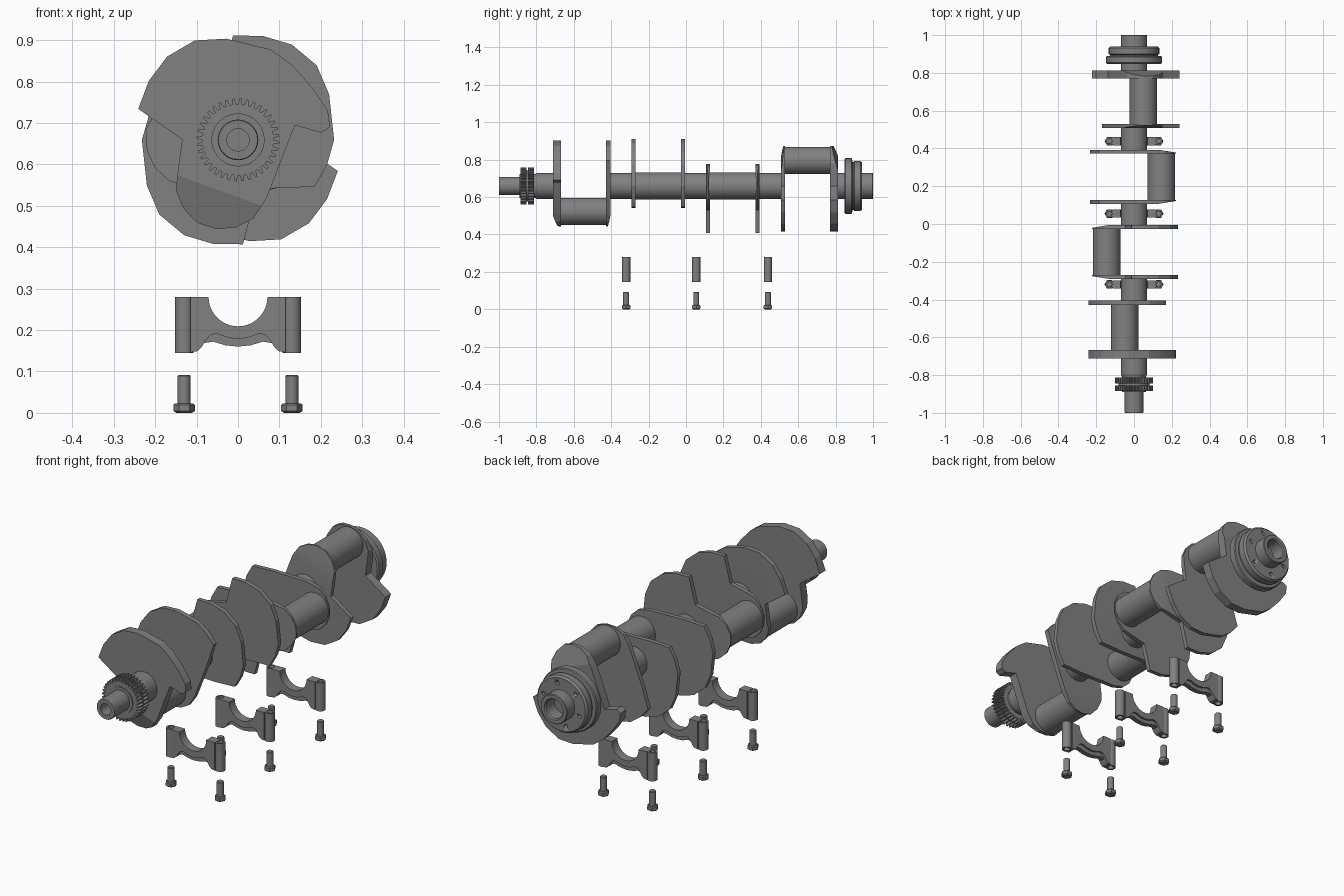
import bpy, bmesh, math

if "Cube" in bpy.data.objects:
    bpy.data.objects.remove(bpy.data.objects["Cube"])

AXIS = 0.659          # height of the crank axis
steel = bpy.data.materials.new("steel_grey")
steel.diffuse_color = (0.22, 0.22, 0.22, 1)
steel.use_nodes = True
steel.node_tree.nodes["Principled BSDF"].inputs["Base Color"].default_value = steel.diffuse_color


def finish(bm, name, loc=(0, 0, 0), angle=30):
    bmesh.ops.recalc_face_normals(bm, faces=bm.faces)
    me = bpy.data.meshes.new(name)
    bm.to_mesh(me)
    bm.free()
    me.shade_smooth()
    me.set_sharp_from_angle(angle=math.radians(angle))
    me.materials.append(steel)
    ob = bpy.data.objects.new(name, me)
    ob.location = loc
    bpy.context.collection.objects.link(ob)
    return ob


def lathe(bm, prof, axis='Y', n=48, c=(0, 0, 0), closed=False):
    """Revolve (radius, position) points; ends are capped unless closed to a tube."""
    rings = []
    for r, p in prof:
        ring = []
        for i in range(n):
            t = 2 * math.pi * i / n
            a, b = r * math.cos(t), r * math.sin(t)
            co = (a, p, b) if axis == 'Y' else (a, b, p)
            ring.append(bm.verts.new([co[k] + c[k] for k in range(3)]))
        rings.append(ring)
    pairs = list(zip(rings, rings[1:]))
    if closed:
        pairs.append((rings[-1], rings[0]))
    else:
        bm.faces.new(rings[0])
        bm.faces.new(rings[-1])
    for p, q in pairs:
        for i in range(n):
            j = (i + 1) % n
            bm.faces.new((p[i], p[j], q[j], q[i]))


def prism(bm, pts, y0, y1):
    """Extrude an x-z outline from y0 to y1."""
    a = [bm.verts.new((x, y0, z)) for x, z in pts]
    b = [bm.verts.new((x, y1, z)) for x, z in pts]
    bm.faces.new(a)
    bm.faces.new(b)
    n = len(pts)
    for i in range(n):
        j = (i + 1) % n
        bm.faces.new((a[i], a[j], b[j], b[i]))


def turned(name, prof, x=0, z=AXIS):
    bm = bmesh.new()
    lathe(bm, prof)
    return finish(bm, name, (x, 0, z))


# Web outlines, drawn with the crank pin towards -x
ARM = [(-0.11, -0.113), (-0.165, -0.1), (-0.2, -0.068), (-0.22, -0.025), (-0.222, 0.025),
       (-0.2, 0.068), (-0.165, 0.1), (-0.11, 0.113), (-0.045, 0.127)]
WEIGHT = [(-0.012, 0.252), (0.06, 0.251), (0.13, 0.23), (0.19, 0.18), (0.22, 0.11), (0.232, 0), (0.215, -0.06)]
SHORT = ARM + WEIGHT + [(0.185, -0.113), (0.08, -0.117)]
LONG = ARM + WEIGHT + [(0.18, -0.125), (0.14, -0.18), (0.105, -0.198), (0.085, -0.182), (0.08, -0.117)]


def web(name, outline, y0, y1, turn, out, slope):
    bm = bmesh.new()
    prism(bm, outline, y0, y1)
    # slanted outer face at the pin end
    bmesh.ops.bisect_plane(bm, geom=bm.verts[:] + bm.edges[:] + bm.faces[:],
                           plane_co=(-0.13, 0, 0), plane_no=(1, 0, 0))
    outer = y0 if out < 0 else y1
    for v in bm.verts:
        if v.co.x < -0.13 and abs(v.co.y - outer) < 1e-4:
            v.co.y -= out * slope * (-0.13 - v.co.x) / 0.092
    ob = finish(bm, name, (0, 0, AXIS), 15)
    ob.rotation_euler.y = -math.radians(turn)


# Four throws: two webs and a crank pin each
throws = [(70, LONG, (-0.711, -0.668), SHORT, (-0.428, -0.404)),
          (0, SHORT, (-0.291, -0.27), SHORT, (-0.027, -0.005)),
          (180, SHORT, (0.107, 0.128), SHORT, (0.372, 0.393)),
          (250, SHORT, (0.508, 0.529), LONG, (0.77, 0.813))]
for k, (turn, s1, w1, s2, w2) in enumerate(throws, 1):
    for side, s, w, out in (("front", s1, w1, -1), ("rear", s2, w2, 1)):
        web(f"crank_web_{k}_{side}", s, *w, turn, out, 0.7 * (w[1] - w[0]))
    t = math.radians(turn)
    turned(f"crank_pin_{k}", [(0.073, w1[1] - 0.004), (0.073, w2[0] + 0.004)],
           -0.145 * math.cos(t), AXIS - 0.145 * math.sin(t))

# Main journals between throws
for k, (a, b) in enumerate([(-0.405, -0.29), (-0.006, 0.108), (0.392, 0.509)], 1):
    turned(f"main_journal_{k}", [(0.07, a), (0.07, b)])

# Front snout with bore, stepping up to the collar
turned("front_snout", [(0.027, -0.93), (0.027, -1), (0.047, -1), (0.049, -0.997), (0.049, -0.889),
                       (0.064, -0.889), (0.064, -0.81), (0.066, -0.802), (0.07, -0.796), (0.07, -0.71)])

# Double-row timing gear
bm = bmesh.new()
teeth = []
for i in range(36):
    for f, r in ((0, 0.086), (0.32, 0.086), (0.5, 0.1), (0.8, 0.1)):
        t = 2 * math.pi * (i + f) / 36
        teeth.append((r * math.cos(t), r * math.sin(t)))
prism(bm, teeth, -0.885, -0.854)
prism(bm, teeth, -0.845, -0.813)
lathe(bm, [(0.083, -0.855), (0.083, -0.844)])
finish(bm, "timing_gear", (0, 0, AXIS))

# Rear flange with hollow tail
flange = turned("rear_flange", [(0.07, 0.812), (0.07, 0.848), (0.143, 0.848), (0.149, 0.854), (0.149, 0.884),
                                (0.145, 0.888), (0.128, 0.89), (0.128, 0.896), (0.134, 0.9), (0.134, 0.932),
                                (0.126, 0.941), (0.07, 0.941), (0.07, 0.997), (0.067, 1), (0.05, 1),
                                (0.045, 0.994), (0.045, 0.93)])
bm = bmesh.new()
for i in range(6):
    t = math.pi * i / 3 + 0.3
    lathe(bm, [(0.009, 0.915), (0.009, 0.96)], n=16, c=(0.1 * math.cos(t), 0, 0.1 * math.sin(t)))
cutter = finish(bm, "flange_hole_cutter", (0, 0, AXIS))
cutter.hide_render = True
cutter.hide_viewport = True
cut = flange.modifiers.new("holes", 'BOOLEAN')
cut.operation = 'DIFFERENCE'
cut.object = cutter


def mirrored(half):
    """Half curve from x = 0 outwards becomes a full curve from left to right."""
    return [(-x, z) for x, z in reversed(half)] + [p for p in half if p[0] > 0]


arch = [(0.071 * math.sin(t), 0.28 - 0.071 * math.cos(t))
        for t in [math.pi / 2 * i / 12 for i in range(13)]]
top = mirrored(arch + [(0.115, 0.28)])
under = mirrored([(0, 0.178), (0.025, 0.182), (0.05, 0.191), (0.066, 0.189), (0.078, 0.175),
                  (0.088, 0.158), (0.098, 0.149), (0.115, 0.146)])
rib_low = mirrored([(0, 0.16), (0.03, 0.163), (0.06, 0.172), (0.085, 0.168)])
rib_top = mirrored([(0, 0.19), (0.05, 0.2), (0.085, 0.2)])

# Bearing caps with tubular ears, and their bolts below
for k, y in enumerate((-0.32, 0.055, 0.438), 1):
    bm = bmesh.new()
    prism(bm, top + under[::-1], -0.0215, 0.0215)
    prism(bm, rib_top + rib_low[::-1], -0.012, 0.012)
    for s in (-1, 1):
        lathe(bm, [(0.014, 0.145), (0.022, 0.145), (0.022, 0.28), (0.014, 0.28)],
              'Z', 24, (0.13 * s, 0, 0), True)
    finish(bm, f"bearing_cap_{k}", (0, y, 0))
    for s, side in ((-1, "left"), (1, "right")):
        bm = bmesh.new()
        lathe(bm, [(0.0155, 0.015), (0.0155, 0.089), (0.013, 0.092)], 'Z', 24)
        lathe(bm, [(0.019, 0), (0.026, 0.005), (0.026, 0.019), (0.022, 0.023)], 'Z', 6)
        finish(bm, f"cap_bolt_{k}_{side}", (0.13 * s, y, 0))
